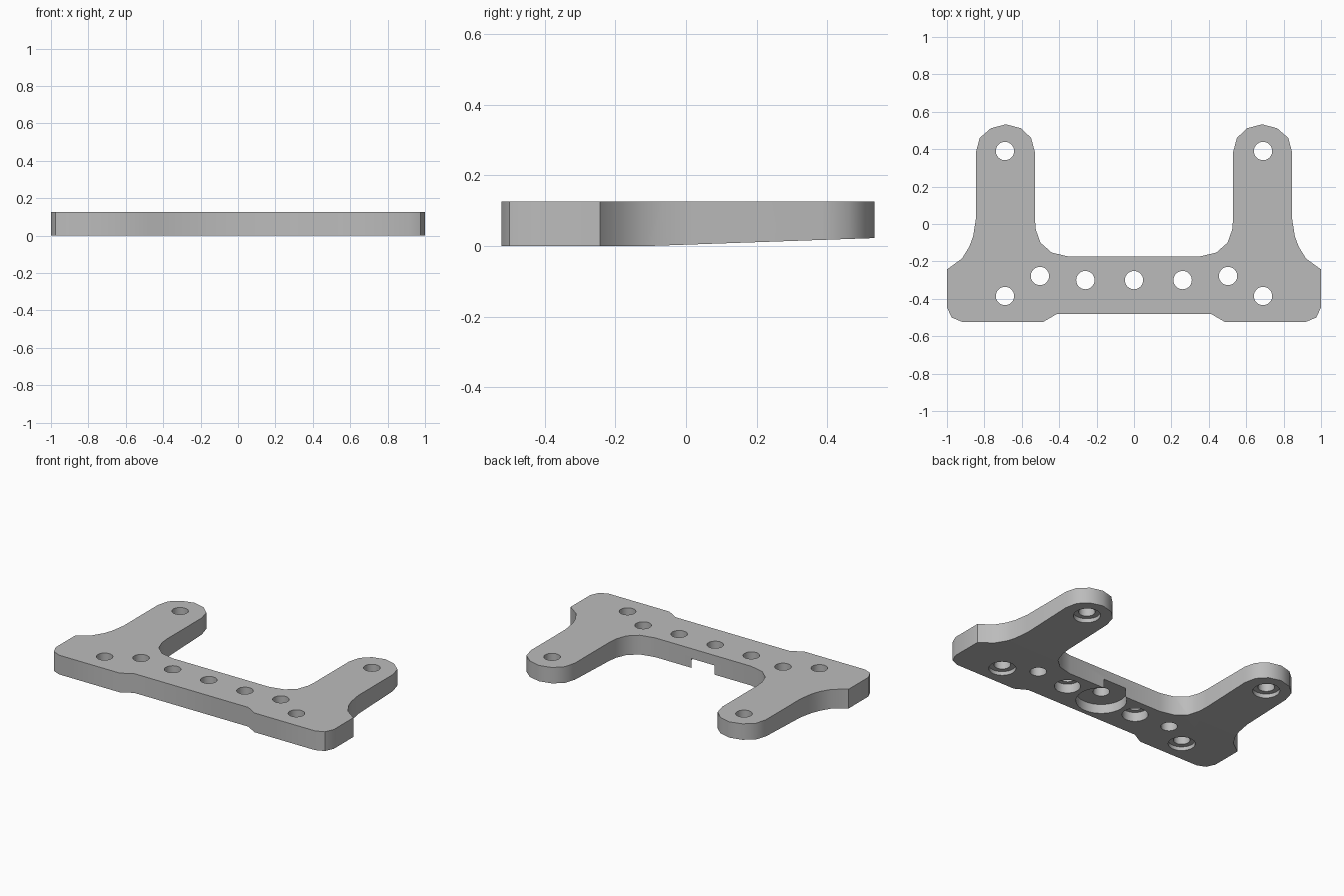
import bpy
import bmesh
from math import radians

cube = bpy.data.objects.get("Cube")
if cube:
    bpy.data.objects.remove(cube, do_unlink=True)

THICK = 0.125
HOLE_R = 0.049

grey = bpy.data.materials.new("plain_grey")
grey.use_nodes = True
GREY = (0.5, 0.5, 0.5, 1)
grey.diffuse_color = GREY
grey.node_tree.nodes["Principled BSDF"].inputs["Base Color"].default_value = GREY


def prism(name, points, direction):
    """Extrude a closed loop of 3D points along a direction."""
    bm = bmesh.new()
    face = bm.faces.new([bm.verts.new(p) for p in points])
    ext = bmesh.ops.extrude_face_region(bm, geom=[face])
    moved = [v for v in ext["geom"] if isinstance(v, bmesh.types.BMVert)]
    bmesh.ops.translate(bm, verts=moved, vec=direction)
    bmesh.ops.recalc_face_normals(bm, faces=bm.faces)
    mesh = bpy.data.meshes.new(name)
    bm.to_mesh(mesh)
    bm.free()
    mesh.materials.append(grey)
    obj = bpy.data.objects.new(name, mesh)
    bpy.context.collection.objects.link(obj)
    return obj


def cut(target, cutter):
    """Subtract the cutter and discard it."""
    mod = target.modifiers.new("cut", "BOOLEAN")
    mod.operation = "DIFFERENCE"
    mod.solver = "EXACT"
    mod.object = cutter
    bpy.ops.object.select_all(action="DESELECT")
    bpy.context.view_layer.objects.active = target
    target.select_set(True)
    bpy.ops.object.modifier_apply(modifier=mod.name)
    bpy.data.objects.remove(cutter, do_unlink=True)


def bore(target, x, y, radius, top):
    """Round hole from below the plate up to a given height."""
    bpy.ops.mesh.primitive_cylinder_add(
        vertices=32, radius=radius, depth=top + 0.1,
        location=(x, y, (top - 0.1) / 2))
    cutter = bpy.context.object
    cutter.hide_render = True
    cut(target, cutter)


# Plate outline: one half, from the back of the bar round to its front
half = [
    (0.345, -0.175), (0.44, -0.153), (0.50, -0.10), (0.525, -0.03), (0.53, 0.03),
    (0.53, 0.385), (0.55, 0.46), (0.605, 0.512), (0.685, 0.533),
    (0.765, 0.512), (0.825, 0.46), (0.845, 0.385),
    (0.845, 0.03), (0.86, -0.065), (0.88, -0.12), (0.92, -0.185), (1.0, -0.243),
    (1.0, -0.445), (0.975, -0.50), (0.92, -0.523),
    (0.485, -0.523), (0.41, -0.48),
]
outline = half + [(-x, y) for x, y in reversed(half)]
plate = prism("bracket_plate", [(x, y, 0) for x, y in outline], (0, 0, THICK))

# Gentle slope under the arms
SLOPE, START = 0.035, -0.1
wedge = prism("slope_cutter", [
    (-2, y, z) for y, z in (
        (-0.4, SLOPE * (-0.4 - START)), (0.8, SLOPE * (0.8 - START)),
        (0.8, -0.2), (-0.4, -0.2))], (4, 0, 0))
wedge.hide_render = True
cut(plate, wedge)

# Holes: x, y, recess radius, recess height
holes = [(0, -0.3, 0.15, 0.06)]
for side in (-1, 1):
    holes += [
        (side * 0.69, 0.39, 0.08, 0.042),
        (side * 0.69, -0.385, 0.08, 0.025),
        (side * 0.26, -0.3, 0.077, 0.06),
        (side * 0.503, -0.278, 0, 0),
    ]
for x, y, radius, height in holes:
    if radius:
        bore(plate, x, y, radius, height)
    bore(plate, x, y, HOLE_R, THICK + 0.1)

# Smooth rounded walls, crisp rims
bpy.ops.object.select_all(action="DESELECT")
bpy.context.view_layer.objects.active = plate
plate.select_set(True)
bpy.ops.object.shade_smooth_by_angle(angle=radians(35))
